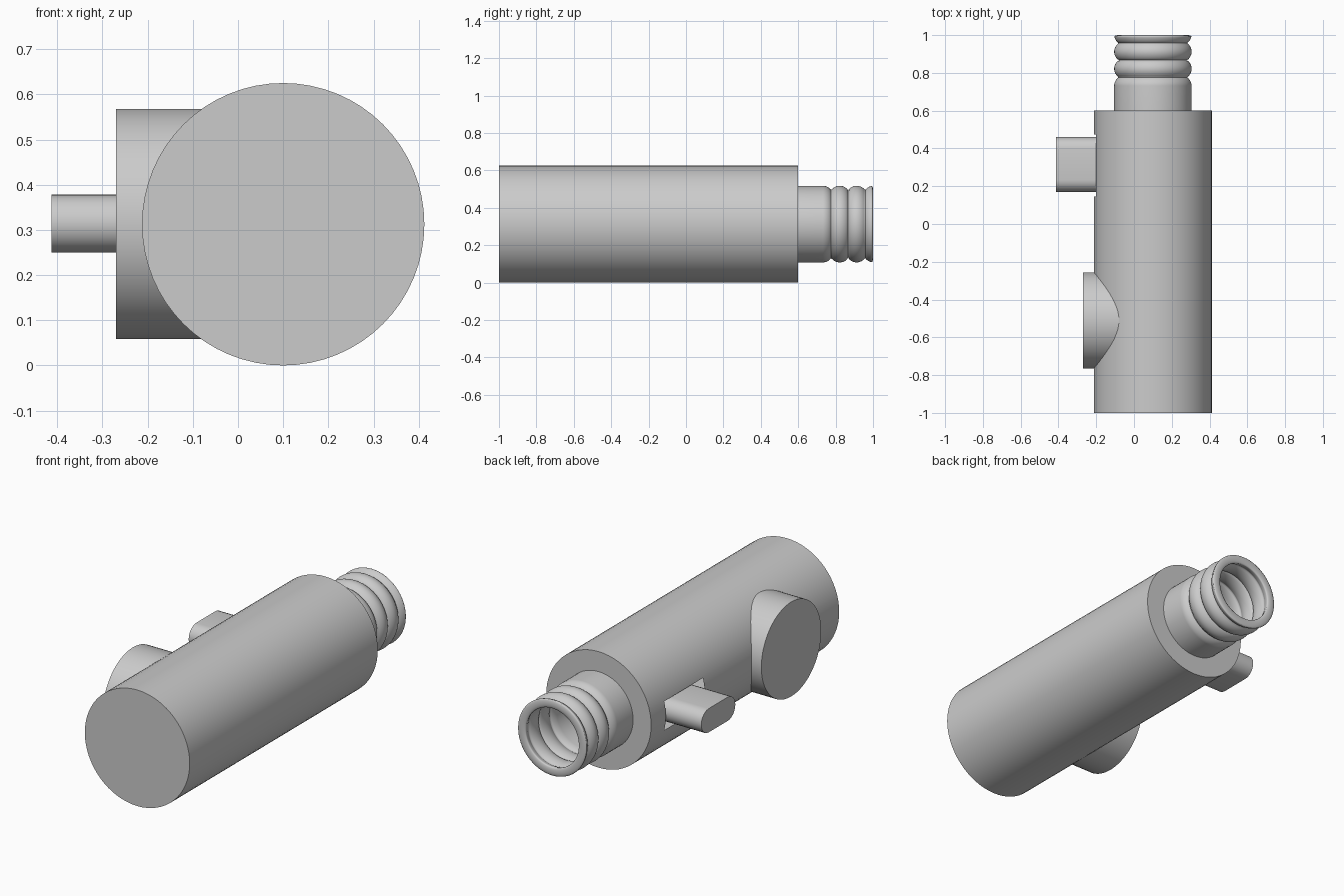
import bpy, bmesh, math
from mathutils import Vector, Matrix

if "Cube" in bpy.data.objects:
    bpy.data.objects.remove(bpy.data.objects["Cube"])

CX, CZ, R = 0.1, 0.3125, 0.3125      # main axis and body radius

grey = bpy.data.materials.new("plain grey")
grey.diffuse_color = (0.6, 0.6, 0.6, 1)
grey.use_nodes = True
grey.node_tree.nodes["Principled BSDF"].inputs["Base Color"].default_value = grey.diffuse_color


def finish(name, bm, angle=35):
    bmesh.ops.recalc_face_normals(bm, faces=bm.faces)
    mesh = bpy.data.meshes.new(name)
    bm.to_mesh(mesh)
    bm.free()
    mesh.materials.append(grey)
    ob = bpy.data.objects.new(name, mesh)
    bpy.context.collection.objects.link(ob)
    bpy.ops.object.select_all(action='DESELECT')
    ob.select_set(True)
    bpy.context.view_layer.objects.active = ob
    bpy.ops.object.shade_smooth_by_angle(angle=math.radians(angle))
    return ob


def extrude_x(name, outline, x0, x1):
    """Solid prism along x from a (y, z) outline."""
    bm = bmesh.new()
    a = [bm.verts.new((x0, y, z)) for y, z in outline]
    b = [bm.verts.new((x1, y, z)) for y, z in outline]
    bm.faces.new(a)
    bm.faces.new(b[::-1])
    n = len(a)
    for i in range(n):
        j = (i + 1) % n
        bm.faces.new((a[i], b[i], b[j], a[j]))
    return finish(name, bm)


def arc(cy, cz, r, start, end, steps):
    return [(cy + r * math.cos(start + (end - start) * i / steps),
             cz + r * math.sin(start + (end - start) * i / steps))
            for i in range(steps + 1)]


# Body: long cylinder along y, with a rectangular slot opened on its left side
bm = bmesh.new()
bmesh.ops.create_cone(bm, cap_ends=True, segments=64, radius1=R, radius2=R, depth=1.6,
                      matrix=Matrix.Translation((CX, -0.2, CZ)) @ Matrix.Rotation(math.pi / 2, 4, 'X'))
bmesh.ops.recalc_face_normals(bm, faces=bm.faces)
Y0, Y1, Z0, Z1 = 0.145, 0.475, CZ - 0.078, CZ + 0.078
for co, no in (((0, Y0, 0), (0, 1, 0)), ((0, Y1, 0), (0, 1, 0)),
               ((0, 0, Z0), (0, 0, 1)), ((0, 0, Z1), (0, 0, 1))):
    side = [f for f in bm.faces if abs(f.normal.y) < 0.5 and f.normal.x < -0.8]
    geom = side + list({e for f in side for e in f.edges}) + list({v for f in side for v in f.verts})
    bmesh.ops.bisect_plane(bm, geom=geom, plane_co=co, plane_no=no, dist=1e-5)
    bm.normal_update()
hole = []
for f in bm.faces:
    c = f.calc_center_median()
    if f.normal.x < -0.8 and Y0 < c.y < Y1 and Z0 < c.z < Z1:
        hole.append(f)
bmesh.ops.delete(bm, geom=hole, context='FACES')
finish("body", bm)

# Round boss on the left side
extrude_x("side_boss", arc(-0.51, 0.3135, 0.2545, 0, 2 * math.pi, 64)[:-1], -0.27, 0.05)

# Stud with rounded ends that sits in the slot
h = 0.064
stud = (arc(0.46 - h, 0.314, h, -math.pi / 2, math.pi / 2, 12)
        + arc(0.17 + h, 0.314, h, math.pi / 2, 3 * math.pi / 2, 12))
extrude_x("slot_stud", stud, -0.413, 0.1)


# Hollow corrugated sleeve, lathed around y
def outer(y):
    if y < 0.7313:
        return 0.205
    wave = abs(math.cos(math.pi * (y - 0.7313) / 0.0905))
    return 0.178 + 0.027 * wave ** 0.6


def inner(y):
    return 0.157 + 0.6 * (0.205 - outer(y))


ys = [0.6] + [0.7313 + (0.992 - 0.7313) * i / 48 for i in range(49)]
profile = [(outer(y), y) for y in ys]
profile += [(0.181 + 0.024 * math.cos(t), 0.992 + 0.008 * math.sin(t))
            for t in (math.pi * i / 8 for i in range(1, 8))]
profile += [(inner(y), y) for y in reversed(ys)]
bm = bmesh.new()
SEG = 64
rings = [[bm.verts.new((CX + r * math.cos(2 * math.pi * k / SEG), y,
                        CZ + r * math.sin(2 * math.pi * k / SEG))) for k in range(SEG)]
         for r, y in profile]
for a, b in zip(rings, rings[1:]):
    for k in range(SEG):
        j = (k + 1) % SEG
        bm.faces.new((a[k], a[j], b[j], b[k]))
finish("corrugated_sleeve", bm, 60)
